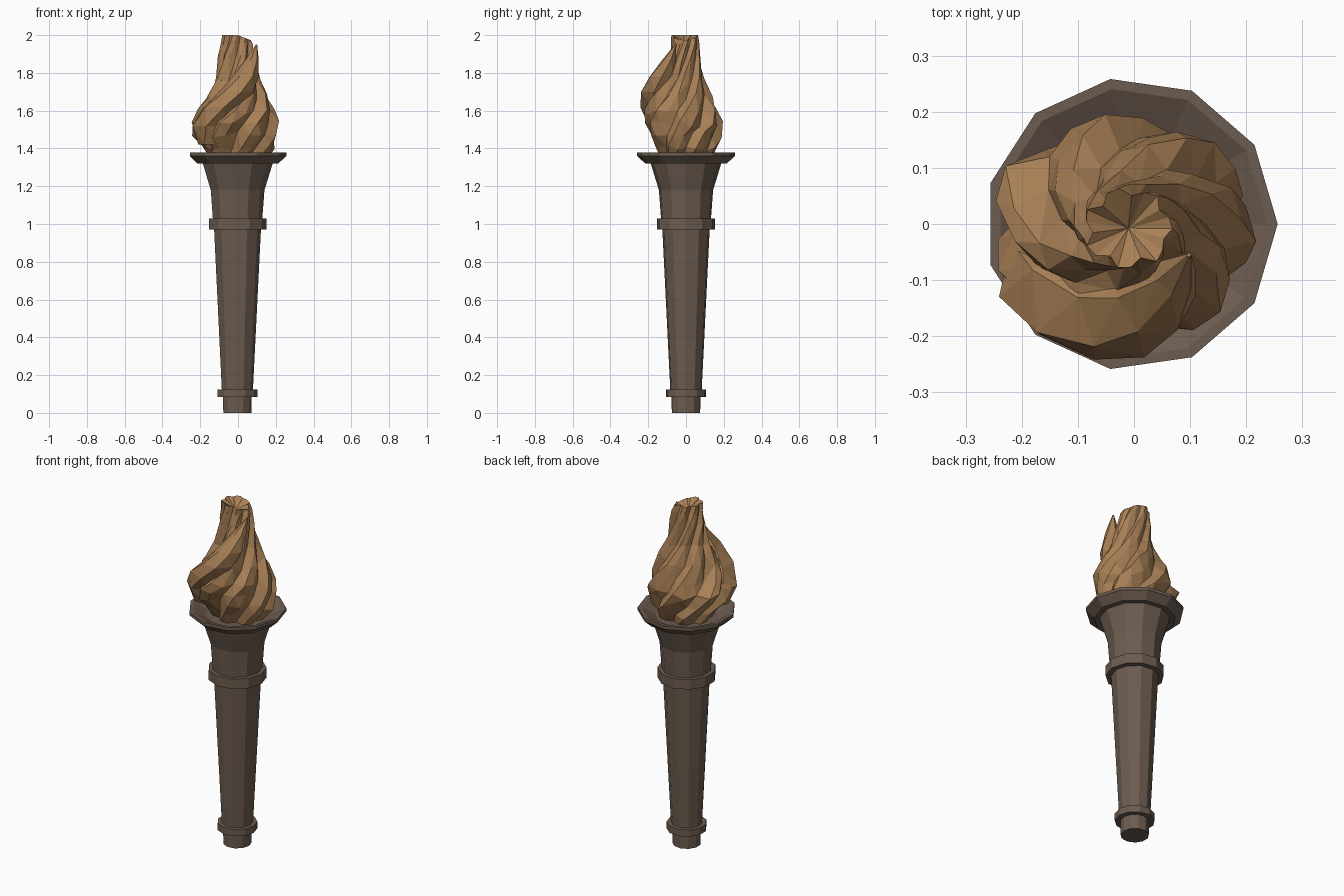
import bpy, bmesh, math, random
from mathutils import Vector

random.seed(4)
cube = bpy.data.objects.get("Cube")
if cube:
    bpy.data.objects.remove(cube, do_unlink=True)


def material(name, rgb):
    mat = bpy.data.materials.new(name)
    mat.use_nodes = True
    color = (*rgb, 1)
    mat.diffuse_color = color
    bsdf = mat.node_tree.nodes["Principled BSDF"]
    bsdf.inputs["Base Color"].default_value = color
    bsdf.inputs["Roughness"].default_value = 0.8
    return mat


dark_wood = material("dark brown", (0.15, 0.107, 0.08))
bronze = material("golden brown", (0.39, 0.215, 0.093))


def loft(name, rings, mat, triangles=False, dip=0.0):
    """Skin a stack of equal rings and close both ends."""
    bm = bmesh.new()
    loops = [[bm.verts.new(p) for p in ring] for ring in rings]
    count = len(loops[0])
    for low, high in zip(loops, loops[1:]):
        for i in range(count):
            j = (i + 1) % count
            bm.faces.new((low[i], low[j], high[j], high[i]))
    bm.faces.new(loops[0][::-1])
    if dip:
        # Sunken middle at the top end
        middle = sum((v.co for v in loops[-1]), Vector()) / count
        middle.z -= dip
        centre = bm.verts.new(middle)
        for i in range(count):
            bm.faces.new((loops[-1][i], loops[-1][(i + 1) % count], centre))
    else:
        bm.faces.new(loops[-1])
    if triangles:
        bmesh.ops.triangulate(bm, faces=bm.faces[:])
    bmesh.ops.recalc_face_normals(bm, faces=bm.faces[:])
    mesh = bpy.data.meshes.new(name)
    bm.to_mesh(mesh)
    bm.free()
    mesh.materials.append(mat)
    obj = bpy.data.objects.new(name, mesh)
    bpy.context.collection.objects.link(obj)
    return obj


SIDES = 11


def lathe(name, profile):
    rings = []
    for r, z in profile:
        angles = [math.tau * i / SIDES for i in range(SIDES)]
        rings.append([Vector((r * math.cos(a) - 0.005, r * math.sin(a), z))
                      for a in angles])
    return loft(name, rings, dark_wood)


# Handle, bottom to top
lathe("foot", [(0.076, 0), (0.077, 0.09)])
lathe("lower_collar", [(0.107, 0.085), (0.107, 0.125)])
lathe("shaft", [(0.084, 0.12), (0.127, 0.98)])
lathe("upper_collar", [(0.156, 0.97), (0.156, 1.028)])
lathe("cup", [(0.133, 1.02), (0.145, 1.18), (0.167, 1.25), (0.19, 1.325)])
lathe("rim", [(0.218, 1.32), (0.261, 1.36), (0.261, 1.378),
              (0.243, 1.378), (0.17, 1.34)])

# Flame body: twisted rings with saw-tooth folds (z, left, right, front, back)
envelope = [
    (1.33, -.14, .14, -.12, .13),
    (1.40, -.19, .20, -.16, .17),
    (1.47, -.235, .215, -.20, .19),
    (1.53, -.255, .21, -.22, .20),
    (1.60, -.215, .20, -.22, .17),
    (1.68, -.165, .16, -.19, .14),
    (1.77, -.12, .12, -.12, .095),
    (1.88, -.105, .095, -.09, .075),
    (1.96, -.095, .08, -.08, .07),
    (2.00, -.09, .07, -.08, .065),
]
FOLDS = 7
steps = (1.0, 0.96, 0.8)
count = FOLDS * len(steps)
rings = []
for z, left, right, front, back in envelope:
    ring = []
    for i in range(count):
        a = math.tau * i / count + 4 * (z - 1.33)
        fold = steps[i % 3] * random.uniform(0.97, 1.04)
        x = (left + right) / 2 + (right - left) / 2 * fold * math.cos(a)
        y = (front + back) / 2 + (back - front) / 2 * fold * math.sin(a)
        if z > 1.99:
            h = z - 0.4 * max(0, x)
        elif z > 1.9 or z < 1.35:
            h = z - random.uniform(0, 0.01)
        else:
            h = z + random.uniform(-0.018, 0.018)
        ring.append(Vector((x, y, h)))
    rings.append(ring)
loft("flame_body", rings, bronze, triangles=True, dip=0.04)

# Front tongue sweeping from the right side up to its own tip (z, x, y, radius)
path = [
    (1.42, -.15, -.09, .06),
    (1.52, -.145, -.10, .10),
    (1.62, -.08, -.13, .112),
    (1.70, -.01, -.15, .092),
    (1.78, .04, -.13, .07),
    (1.87, .075, -.09, .036),
    (1.95, .098, -.055, .004),
]
rings = []
for z, x, y, r in path:
    angles = [math.tau * i / 6 + 3 * (z - 1.42) for i in range(6)]
    rings.append([Vector((x + r * math.cos(a), y + r * math.sin(a), z))
                  for a in angles])
loft("flame_tongue", rings, bronze, triangles=True)
